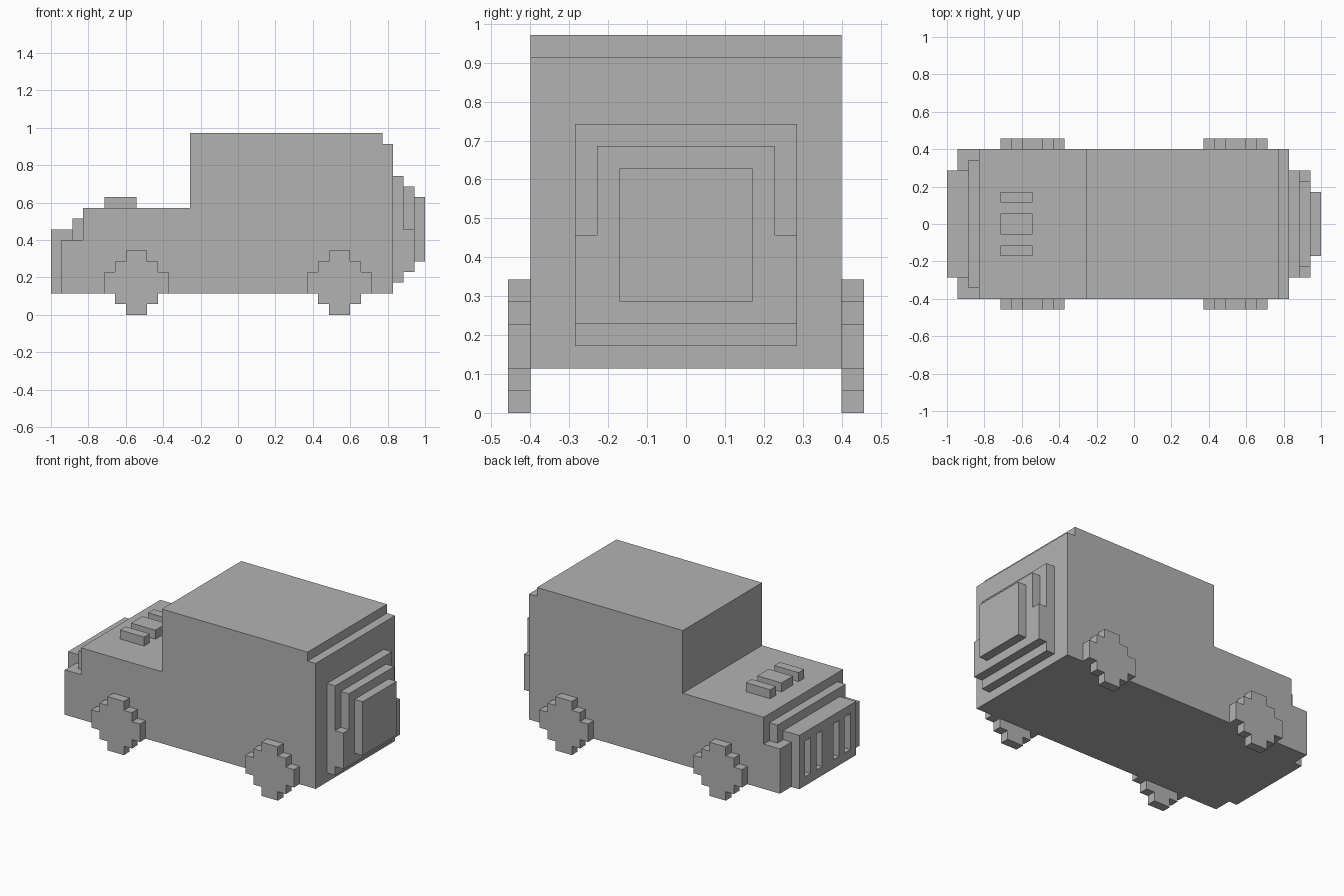
import bpy
import bmesh
from mathutils import Vector

cube = bpy.data.objects.get("Cube")
if cube:
    bpy.data.objects.remove(cube, do_unlink=True)

# The model sits on a block grid: 35 blocks long, nose at block 0 (-x)
U = 2 / 35
LENGTH = 35

grey = bpy.data.materials.new("plain_grey")
grey.use_nodes = True
grey.diffuse_color = (0.45, 0.45, 0.45, 1)
grey.node_tree.nodes["Principled BSDF"].inputs["Base Color"].default_value = grey.diffuse_color


def place(x, y, z):
    return Vector((x - LENGTH / 2, y, z)) * U


def finish(name, bm):
    bmesh.ops.recalc_face_normals(bm, faces=bm.faces)
    mesh = bpy.data.meshes.new(name)
    bm.to_mesh(mesh)
    bm.free()
    mesh.materials.append(grey)
    obj = bpy.data.objects.new(name, mesh)
    bpy.context.scene.collection.objects.link(obj)
    return obj


def add_prism(bm, corners, push):
    """Fill an outline and extrude it along a vector given in blocks."""
    face = bm.faces.new([bm.verts.new(place(*c)) for c in corners])
    out = bmesh.ops.extrude_face_region(bm, geom=[face])
    moved = [v for v in out["geom"] if isinstance(v, bmesh.types.BMVert)]
    bmesh.ops.translate(bm, verts=moved, vec=Vector(push) * U)


def side_prism(name, outline, y0, y1):
    """Side outline of (x, z) points extruded across the width."""
    bm = bmesh.new()
    add_prism(bm, [(x, y0, z) for x, z in outline], (0, y1 - y0, 0))
    return finish(name, bm)


def end_prism(name, outline, x0, x1):
    """End outline of (y, z) points extruded along the length."""
    bm = bmesh.new()
    add_prism(bm, [(x0, y, z) for y, z in outline], (x1 - x0, 0, 0))
    return finish(name, bm)


def rect(a0, a1, b0, b1):
    return [(a0, b0), (a1, b0), (a1, b1), (a0, b1)]


# Body: cab, bonnet and nose in one stepped outline
side_prism("body", [(1, 2), (32, 2), (32, 16), (31, 16), (31, 17), (13, 17),
                    (13, 10), (3, 10), (3, 7), (1, 7)], -7, 7)

# Step between bonnet and grille
side_prism("nose_step", rect(2, 3, 7, 9), -6, 6)

# Grille with a lip over the nose and four upright slots
grille = side_prism("grille", [(0, 2), (1, 2), (1, 7), (2, 7), (2, 8), (0, 8)], -5, 5)
bm = bmesh.new()
for y in (-4, -2, 1, 3):
    add_prism(bm, [(-1, a, b) for a, b in rect(y, y + 1, 3, 7)], (2.5, 0, 0))
cutter = finish("slot_cutter", bm)
cutter.hide_render = True
cut = grille.modifiers.new("slots", "BOOLEAN")
cut.operation = "DIFFERENCE"
cut.solver = "EXACT"
cut.object = cutter
bpy.context.view_layer.objects.active = grille
bpy.ops.object.modifier_apply(modifier=cut.name)
bpy.data.objects.remove(cutter, do_unlink=True)

# Bonnet vents
for name, y0, y1 in (("front_side", -3, -2), ("middle", -1, 1), ("back_side", 2, 3)):
    side_prism("bonnet_vent_" + name, rect(5, 8, 10, 11), y0, y1)

# Stepped spare wheel carrier on the tail
end_prism("tail_panel", rect(-5, 5, 3, 13), 32, 33)
end_prism("spare_wheel_mount", [(-5, 4), (5, 4), (5, 8), (4, 8), (4, 12),
                                (-4, 12), (-4, 8), (-5, 8)], 33, 34)
end_prism("spare_wheel_cover", rect(-3, 3, 5, 11), 34, 35)

# Wheels: stepped discs, one quarter outline mirrored round
quarter = [(3, 1), (2, 1), (2, 2), (1, 2), (1, 3)]
half = quarter + [(-x, z) for x, z in reversed(quarter)]
disc = half + [(-x, -z) for x, z in half]
for end, cx in (("nose", 8), ("tail", 27)):
    for side, y0 in (("front_side", -8), ("back_side", 7)):
        side_prism(f"{end}_wheel_{side}", [(cx + x, 3 + z) for x, z in disc], y0, y0 + 1)
